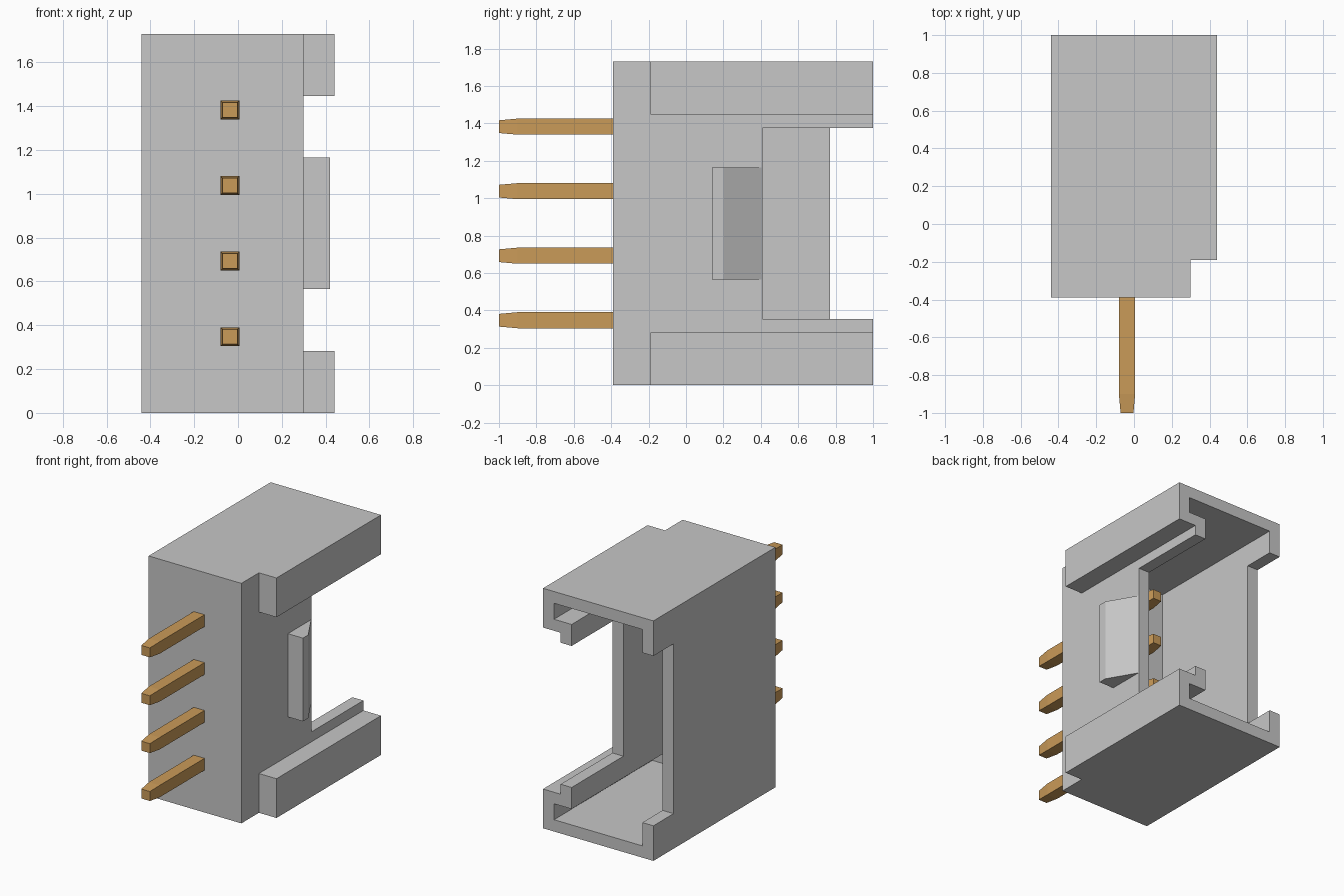
import bpy
import bmesh

cube = bpy.data.objects.get("Cube")
if cube:
    bpy.data.objects.remove(cube, do_unlink=True)

HEIGHT = 1.73


def make_material(name, rgb):
    mat = bpy.data.materials.new(name)
    mat.use_nodes = True
    colour = (*rgb, 1.0)
    mat.diffuse_color = colour
    mat.node_tree.nodes["Principled BSDF"].inputs["Base Color"].default_value = colour
    return mat


def add_object(name, bm, mat):
    bmesh.ops.recalc_face_normals(bm, faces=bm.faces)
    mesh = bpy.data.meshes.new(name)
    bm.to_mesh(mesh)
    bm.free()
    mesh.materials.append(mat)
    obj = bpy.data.objects.new(name, mesh)
    bpy.context.collection.objects.link(obj)
    return obj


def plan_prism(name, outline, z0, z1, mat):
    """Extrude an outline drawn in x and y from z0 up to z1."""
    bm = bmesh.new()
    face = bm.faces.new([bm.verts.new((x, y, z0)) for x, y in outline])
    top = bmesh.ops.extrude_face_region(bm, geom=[face])["geom"]
    verts = [v for v in top if isinstance(v, bmesh.types.BMVert)]
    bmesh.ops.translate(bm, verts=verts, vec=(0, 0, z1 - z0))
    return add_object(name, bm, mat)


def cut_box(target, x, y, z, mat):
    """Remove a box, given as three ranges, from the target."""
    outline = [(x[0], y[0]), (x[1], y[0]), (x[1], y[1]), (x[0], y[1])]
    cutter = plan_prism("cutter", outline, z[0], z[1], mat)
    cutter.hide_render = True
    mod = target.modifiers.new("cut", "BOOLEAN")
    mod.operation = "DIFFERENCE"
    mod.solver = "EXACT"
    mod.object = cutter
    bpy.context.view_layer.objects.active = target
    bpy.ops.object.modifier_apply(modifier=mod.name)
    bpy.data.objects.remove(cutter, do_unlink=True)


grey = make_material("grey plastic", (0.57, 0.57, 0.57))
brass = make_material("brass", (0.59, 0.325, 0.098))

# Housing block with a step on the rail side
housing = plan_prism("housing", [(-0.44, -0.39), (0.30, -0.39), (0.30, -0.19),
                                 (0.44, -0.19), (0.44, 1.0), (-0.44, 1.0)],
                     0, HEIGHT, grey)


def mid(z):
    return (z, HEIGHT - z)


# Gap between the two rails, main cavity, side window and opposite notch
cut_box(housing, (0.30, 0.6), (-0.3, 1.1), mid(0.283), grey)
cut_box(housing, (-0.352, 0.212), (-0.12, 1.1), mid(0.085), grey)
cut_box(housing, (0.1, 0.6), (0.41, 1.1), mid(0.355), grey)
cut_box(housing, (-0.6, -0.2), (0.77, 1.1), mid(0.253), grey)
# Slots inside the rails
for z in ((0.085, 0.20), (HEIGHT - 0.20, HEIGHT - 0.085)):
    cut_box(housing, (0.1, 0.352), (-0.12, 1.1), z, grey)

# Locking wedge
plan_prism("locking_wedge", [(0.29, 0.14), (0.42, 0.14), (0.42, 0.20),
                             (0.30, 0.405), (0.29, 0.405)], 0.565, 1.165, grey)

# Square contact pins with tapered ends
PIN_SECTIONS = [(-1.0, 0.034), (-0.9, 0.043), (0.11, 0.043), (0.20, 0.034)]
for i in range(4):
    cx, cz = -0.037, HEIGHT / 2 + (i - 1.5) * 0.345
    bm = bmesh.new()
    rings = [[bm.verts.new((cx + sx * r, y, cz + sz * r))
              for sx, sz in ((-1, -1), (1, -1), (1, 1), (-1, 1))]
             for y, r in PIN_SECTIONS]
    for a, b in zip(rings, rings[1:]):
        for k in range(4):
            n = (k + 1) % 4
            bm.faces.new((a[k], a[n], b[n], b[k]))
    bm.faces.new(rings[0])
    bm.faces.new(rings[-1])
    add_object(f"pin_{i + 1}", bm, brass)
